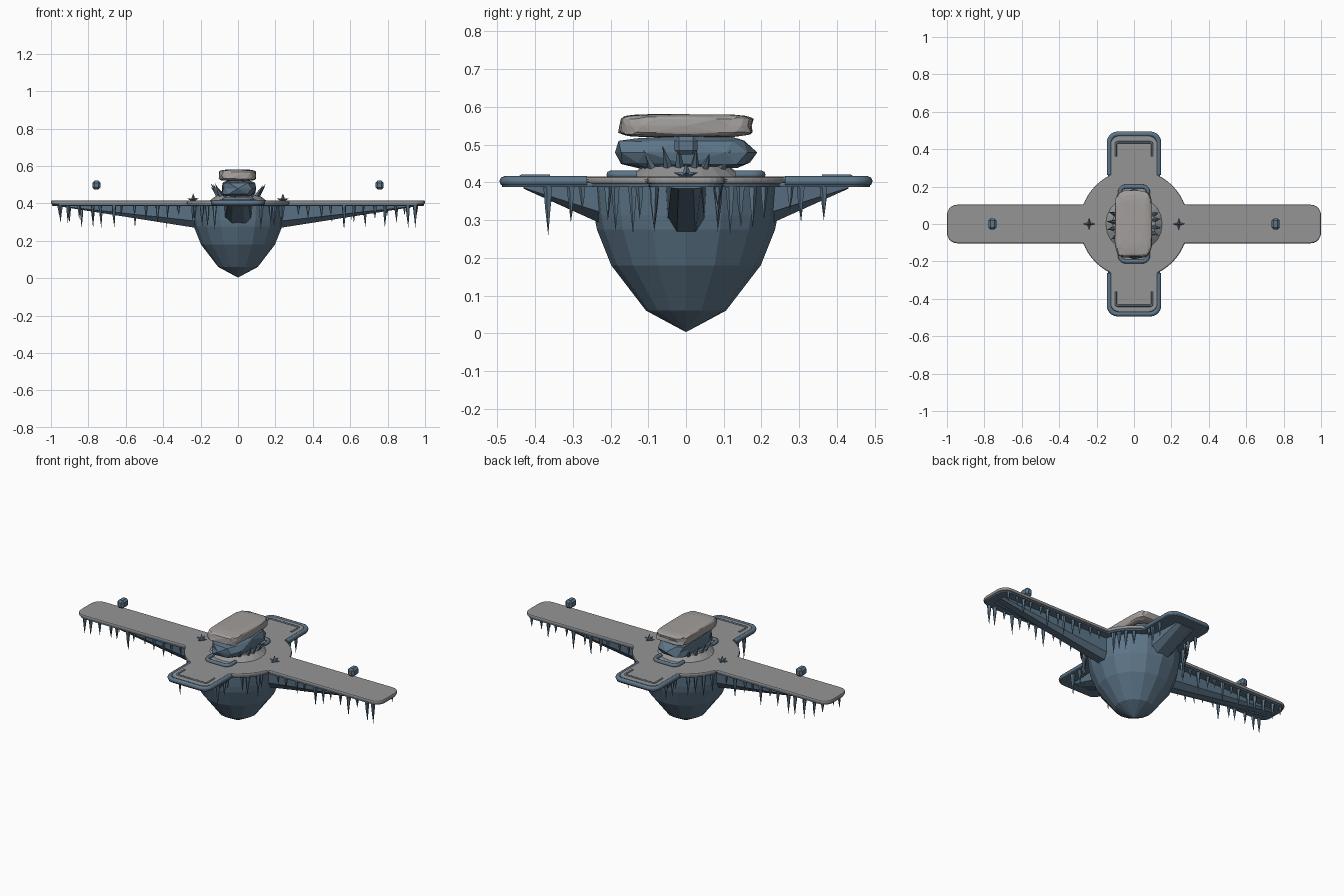
import bpy, bmesh, random
from math import sin, cos, pi, radians, asin, acos, copysign
from mathutils import Vector, Matrix

random.seed(4)
cube = bpy.data.objects.get("Cube")
if cube:
    bpy.data.objects.remove(cube)


def material(name, rgb):
    m = bpy.data.materials.new(name)
    m.use_nodes = True
    m.diffuse_color = (*rgb, 1)
    m.node_tree.nodes["Principled BSDF"].inputs["Base Color"].default_value = (*rgb, 1)
    return m


ICE = material("blue ice", (0.11, 0.18, 0.25))
SNOW = material("grey snow", (0.30, 0.30, 0.30))
CAP = material("pale snow", (0.36, 0.34, 0.33))


def finish(name, bm, mat):
    bmesh.ops.recalc_face_normals(bm, faces=bm.faces)
    mesh = bpy.data.meshes.new(name)
    bm.to_mesh(mesh)
    bm.free()
    mesh.materials.append(mat)
    ob = bpy.data.objects.new(name, mesh)
    bpy.context.collection.objects.link(ob)
    return ob


def corner(x, y, r, n=5):
    return [(x - r + r * cos(pi / 2 * i / n), y - r + r * sin(pi / 2 * i / n)) for i in range(n + 1)]


def cross_outline(radius, wing_x, wing_y, pad_x, pad_y):
    # One quarter: wing end, disc arc, pad end; mirrored into the whole outline
    a, b = asin(wing_y / radius), acos(pad_x / radius)
    arc = [(radius * cos(a + (b - a) * i / 8), radius * sin(a + (b - a) * i / 8)) for i in range(9)]
    q = corner(wing_x, wing_y, 0.055) + arc + corner(pad_x, pad_y, 0.05)
    top = q + [(-x, y) for x, y in reversed(q)]
    return top + [(-x, -y) for x, y in top]


def slab(name, pts, z0, z1, mat, bevel):
    bm = bmesh.new()
    face = bm.faces.new([bm.verts.new((x, y, z0)) for x, y in pts])
    ext = bmesh.ops.extrude_face_region(bm, geom=[face])["geom"]
    bmesh.ops.translate(bm, vec=(0, 0, z1 - z0), verts=[v for v in ext if isinstance(v, bmesh.types.BMVert)])
    ob = finish(name, bm, mat)
    mod = ob.modifiers.new("soft rim", "BEVEL")
    mod.width, mod.segments, mod.limit_method, mod.angle_limit = bevel, 2, "ANGLE", radians(50)
    return ob


def tube(name, pts, z, r, mat):
    cu = bpy.data.curves.new(name, "CURVE")
    cu.dimensions, cu.bevel_depth, cu.bevel_resolution, cu.use_fill_caps = "3D", r, 2, True
    sp = cu.splines.new("POLY")
    sp.points.add(len(pts) - 1)
    for p, (x, y) in zip(sp.points, pts):
        p.co = (x, y, z, 1)
    cu.materials.append(mat)
    ob = bpy.data.objects.new(name, cu)
    bpy.context.collection.objects.link(ob)


def u_rail(name, x, y_in, y_out, r, z, rad, side):
    half = [(x, y_in)] + corner(x, y_out, r)
    pts = half + [(-a, b) for a, b in reversed(half)]
    tube(name, [(a, b * side) for a, b in pts], z, rad, ICE)


def spike(bm, base, tip, r, sides=5):
    # Tapered shard with a slight kink halfway
    base, tip = Vector(base), Vector(tip)
    d = tip - base
    rot = d.to_track_quat("Z", "Y")
    rings = []
    for t, k in ((0, 1), (0.45, 0.6)):
        off = Vector((random.uniform(-1, 1), random.uniform(-1, 1), 0)) * r * 0.3 * t
        rings.append([bm.verts.new(base + d * t + rot @ (Vector((cos(2 * pi * i / sides), sin(2 * pi * i / sides), 0)) * r * k + off))
                      for i in range(sides)])
    end = bm.verts.new(tip)
    bm.faces.new(rings[0])
    for i in range(sides):
        j = (i + 1) % sides
        bm.faces.new((rings[0][i], rings[0][j], rings[1][j], rings[1][i]))
        bm.faces.new((rings[1][i], rings[1][j], end))


def boulder(name, centre, size, detail, power, rough, mat):
    bm = bmesh.new()
    bmesh.ops.create_icosphere(bm, subdivisions=detail, radius=1)
    for v in bm.verts:
        p = [copysign(abs(c) ** power, c) * s for c, s in zip(v.co, size)]
        k = 1 - random.uniform(0, rough)
        v.co = Vector((p[0] * k, p[1] * k, p[2] * (1 - random.uniform(0, rough)))) + Vector(centre)
    return finish(name, bm, mat)


# Faceted bullet-shaped hull
bm = bmesh.new()
prev = None
tip = bm.verts.new((0, 0, 0.003))
N = 16
for r, z in ((0.106, 0.06), (0.198, 0.18), (0.236, 0.275), (0.243, 0.312), (0.25, 0.39)):
    ring = [bm.verts.new((r * cos(2 * pi * i / N), r * sin(2 * pi * i / N), z)) for i in range(N)]
    for i in range(N):
        j = (i + 1) % N
        bm.faces.new((prev[i], prev[j], ring[j], ring[i]) if prev else (tip, ring[j], ring[i]))
    prev = ring
bm.faces.new(prev)
finish("hull", bm, ICE)

# Tapered braces beneath the wings and pads
for name, reach, width, angle in (("left_wing_brace", 0.95, 0.055, 0), ("back_pad_brace", 0.43, 0.08, 90),
                                  ("right_wing_brace", 0.95, 0.055, 180), ("front_pad_brace", 0.43, 0.08, 270)):
    bm = bmesh.new()
    ends = []
    for x, w, low in ((0.15, width, 0.257), (reach, width * 0.8, 0.383)):
        mid = low + (0.39 - low) * 0.3
        ends.append([bm.verts.new((x, y, z)) for y, z in ((-w, 0.39), (-w * 0.9, mid), (-w * 0.45, low),
                                                         (w * 0.45, low), (w * 0.9, mid), (w, 0.39))])
    bm.faces.new(ends[0])
    bm.faces.new(ends[1])
    for i in range(6):
        j = (i + 1) % 6
        bm.faces.new((ends[0][i], ends[0][j], ends[1][j], ends[1][i]))
    bm.transform(Matrix.Rotation(radians(angle), 4, "Z"))
    finish(name, bm, ICE)

# Cross-shaped deck: ice below, snow on top
slab("deck_base", cross_outline(0.285, 0.995, 0.097, 0.14, 0.488), 0.387, 0.4, ICE, 0.004)
slab("deck_snow", cross_outline(0.29, 1.0, 0.103, 0.127, 0.472), 0.395, 0.415, SNOW, 0.007)

# Pad rims and the smaller rails
for word, s in (("front", -1), ("back", 1)):
    u_rail(word + "_pad_rim", 0.132, 0.262, 0.481, 0.045, 0.403, 0.0135, s)
    u_rail(word + "_pad_inlay", 0.097, 0.36, 0.437, 0.01, 0.414, 0.006, s)
    u_rail(word + "_tower_rail", 0.075, 0.13, 0.2, 0.03, 0.42, 0.011, s)

# Tower: snow mound, faceted ice rock and snow cap
bm = bmesh.new()
bmesh.ops.create_cone(bm, cap_ends=True, segments=20, radius1=0.155, radius2=0.115, depth=0.03,
                      matrix=Matrix.Translation((0, 0, 0.427)))
finish("snow_mound", bm, SNOW)
boulder("tower_foot", (0, 0, 0.445), (0.085, 0.13, 0.035), 2, 0.6, 0.12, ICE)
boulder("tower_rock", (0, 0, 0.479), (0.1, 0.195, 0.047), 2, 0.5, 0.15, ICE)
boulder("tower_cap", (-0.003, 0, 0.55), (0.103, 0.184, 0.031), 3, 0.38, 0.06, CAP)

# Shards fanning out on both sides of the tower
bm = bmesh.new()
for s in (-1, 1):
    for deg in range(-50, 51, 20):
        a = radians(deg + random.uniform(-6, 6))
        top = random.uniform(0.47, 0.51)
        spike(bm, (s * 0.095 * cos(a), 0.105 * sin(a), 0.42), (s * 0.148 * cos(a), 0.15 * sin(a), top), 0.016)
finish("tower_shards", bm, ICE)

for word, s in (("right", -1), ("left", 1)):
    # Four-pointed crystal on the disc
    bm = bmesh.new()
    c = Vector((s * 0.24, 0, 0.418))
    spike(bm, c, c + Vector((0, 0, 0.035)), 0.012, 4)
    for k in range(4):
        spike(bm, c, c + Vector((0.033 * cos(k * pi / 2), 0.033 * sin(k * pi / 2), 0.008)), 0.009, 4)
    finish(word + "_crystal", bm, ICE)
    # Floating block over the wing
    bm = bmesh.new()
    bmesh.ops.create_cube(bm, size=1)
    bmesh.ops.scale(bm, vec=(0.042, 0.06, 0.048), verts=bm.verts)
    bmesh.ops.bevel(bm, geom=bm.edges[:], offset=0.011, segments=1, affect="EDGES")
    bmesh.ops.translate(bm, vec=(s * 0.757, 0, 0.497), verts=bm.verts)
    finish(word + "_floating_block", bm, ICE)


# Icicles along the wing, pad and disc edges
def hang(bm, x, y, length):
    spike(bm, (x, y, 0.394), (x + random.uniform(-.004, .004), y, 0.394 - length), 0.008 + length * 0.04)


bm = bmesh.new()
for sx in (-1, 1):
    for sy in (-1, 1):
        for i in range(12):
            hang(bm, sx * (0.955 - i * 0.057 + random.uniform(-.012, .012)), sy * 0.084,
                 random.choice((0.06, 0.08, 0.1, 0.125)))
finish("wing_icicles", bm, ICE)
bm = bmesh.new()
for sy in (-1, 1):
    for sx in (-1, 1):
        for y, length in ((0.365, 0.135 if sy < 0 else 0.095), (0.305, 0.1), (0.275, 0.07)):
            hang(bm, sx * 0.125, sy * y, length)
        for deg in (26, 34, 42, 51):
            a = radians(deg + random.uniform(-3, 3))
            hang(bm, sx * 0.27 * cos(a), sy * 0.27 * sin(a), random.uniform(0.07, 0.14))
finish("pad_and_disc_icicles", bm, ICE)
